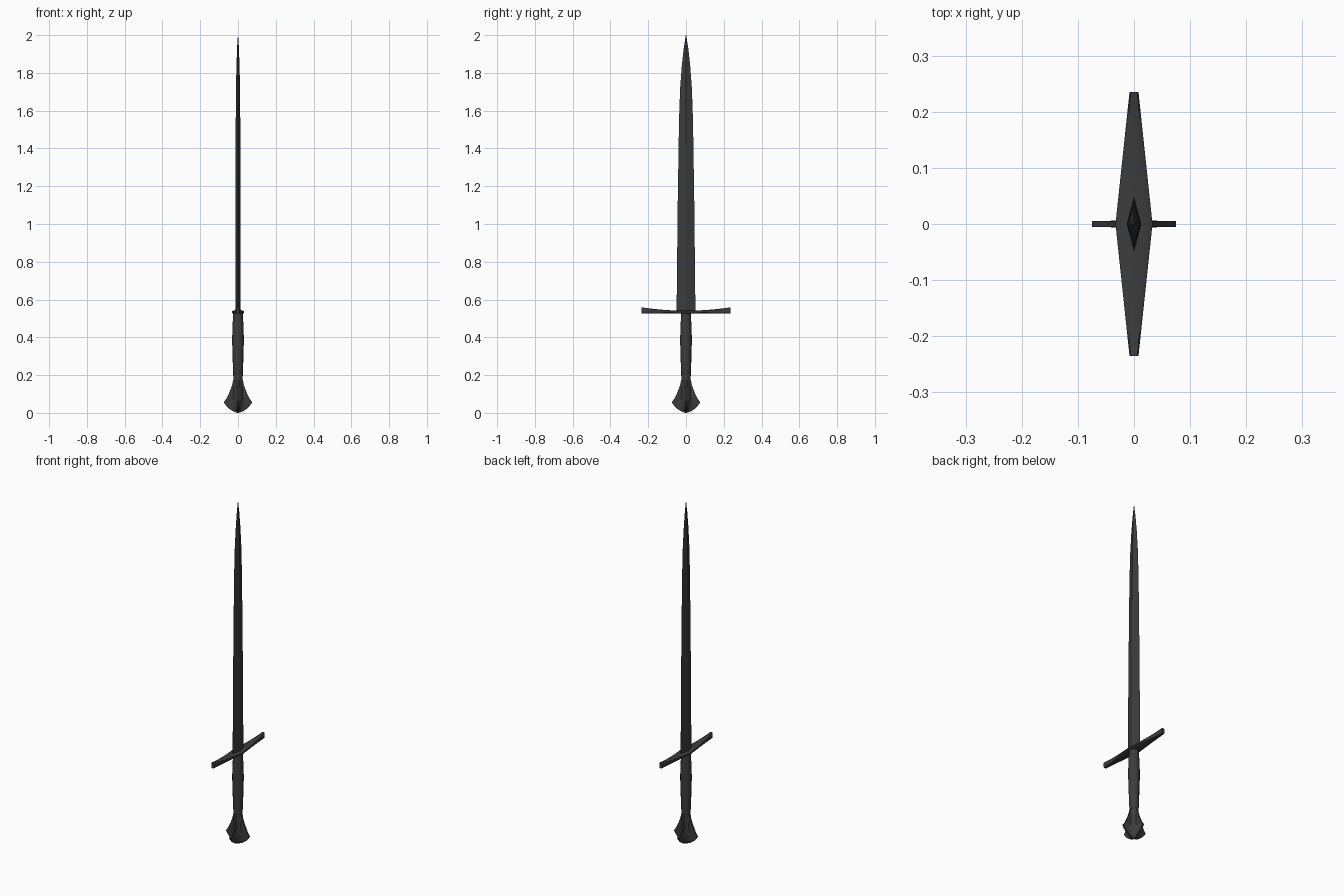
import bpy, bmesh, math

if "Cube" in bpy.data.objects:
    bpy.data.objects.remove(bpy.data.objects["Cube"])

# dark iron shared by every part
iron = bpy.data.materials.new("dark_iron")
iron.diffuse_color = (.045, .045, .045, 1)
iron.use_nodes = True
iron.node_tree.nodes["Principled BSDF"].inputs["Base Color"].default_value = iron.diffuse_color


def finish(name, bm, smooth=None):
    bmesh.ops.recalc_face_normals(bm, faces=bm.faces)
    me = bpy.data.meshes.new(name)
    bm.to_mesh(me)
    bm.free()
    me.materials.append(iron)
    ob = bpy.data.objects.new(name, me)
    bpy.context.collection.objects.link(ob)
    if smooth:
        bpy.ops.object.select_all(action='DESELECT')
        ob.select_set(True)
        bpy.context.view_layer.objects.active = ob
        bpy.ops.object.shade_smooth_by_angle(angle=math.radians(smooth))
    return ob


def loft(name, sections, smooth=None):
    """Skin equal-length rings of points and cap both ends."""
    bm = bmesh.new()
    rings = [[bm.verts.new(p) for p in s] for s in sections]
    n = len(rings[0])
    for a, b in zip(rings, rings[1:]):
        for i in range(n):
            j = (i + 1) % n
            bm.faces.new((a[i], a[j], b[j], b[i]))
    bm.faces.new(rings[0])
    bm.faces.new(rings[-1])
    return finish(name, bm, smooth)


def ring(r, z, n=12):
    return [(r * math.cos(math.tau * i / n), r * math.sin(math.tau * i / n), z)
            for i in range(n)]


# blade: diamond section tapering to the point (half thickness, half width, z)
blade = [(.013, .050, .53), (.013, .044, 1.1), (.012, .037, 1.55),
         (.011, .031, 1.72), (.008, .022, 1.84), (.005, .012, 1.93),
         (.0006, .001, 2.0)]
loft("blade", [[(x, 0, z), (0, y, z), (-x, 0, z), (0, -y, z)]
               for x, y, z in blade], 20)

# crossguard: tapers outward, upper edge sweeps up at the ends
guard = []
for i in range(-8, 9):
    t = i / 8
    w = .033 - .025 * abs(t)
    lo, hi = .525 + .002 * t * t, .541 + .018 * t * t
    guard.append([(-w, .235 * t, lo + .005), (-w * .75, .235 * t, lo),
                  (w * .75, .235 * t, lo), (w, .235 * t, lo + .005),
                  (w, .235 * t, hi - .003), (w * .75, .235 * t, hi),
                  (-w * .75, .235 * t, hi), (-w, .235 * t, hi - .003)])
loft("crossguard", guard, 40)

# grip: gently swollen handle
grip = [(.024, .16), (.026, .22), (.029, .30), (.031, .38),
        (.030, .44), (.027, .50), (.025, .53)]
loft("grip", [ring(r, z) for r, z in grip], 40)

# pommel: four flared flanges joined by a concave core (reach, valley, z)
pommel = [(.012, .008, .003), (.03, .016, .010), (.052, .021, .026),
          (.067, .025, .043), (.075, .027, .056), (.060, .027, .078),
          (.047, .026, .105), (.037, .025, .130), (.030, .023, .152),
          (.026, .021, .175)]
sections = []
for reach, valley, z in pommel:
    pts = []
    for q in range(4):
        a = math.pi / 2 * q
        c, s = math.cos(a), math.sin(a)
        d = valley * .707
        e = min(.005, reach * .3)
        root = min(reach * .95, max(.024, reach * .42))
        for u, v in ((root, -e * 1.2), (reach, -e), (reach, e),
                     (root, e * 1.2), (d, d)):
            pts.append((u * c - v * s, u * s + v * c, z))
    sections.append(pts)
base = [(x * .3, y * .3, 0) for x, y, z in sections[0]]
loft("pommel", [base] + sections, 50)
